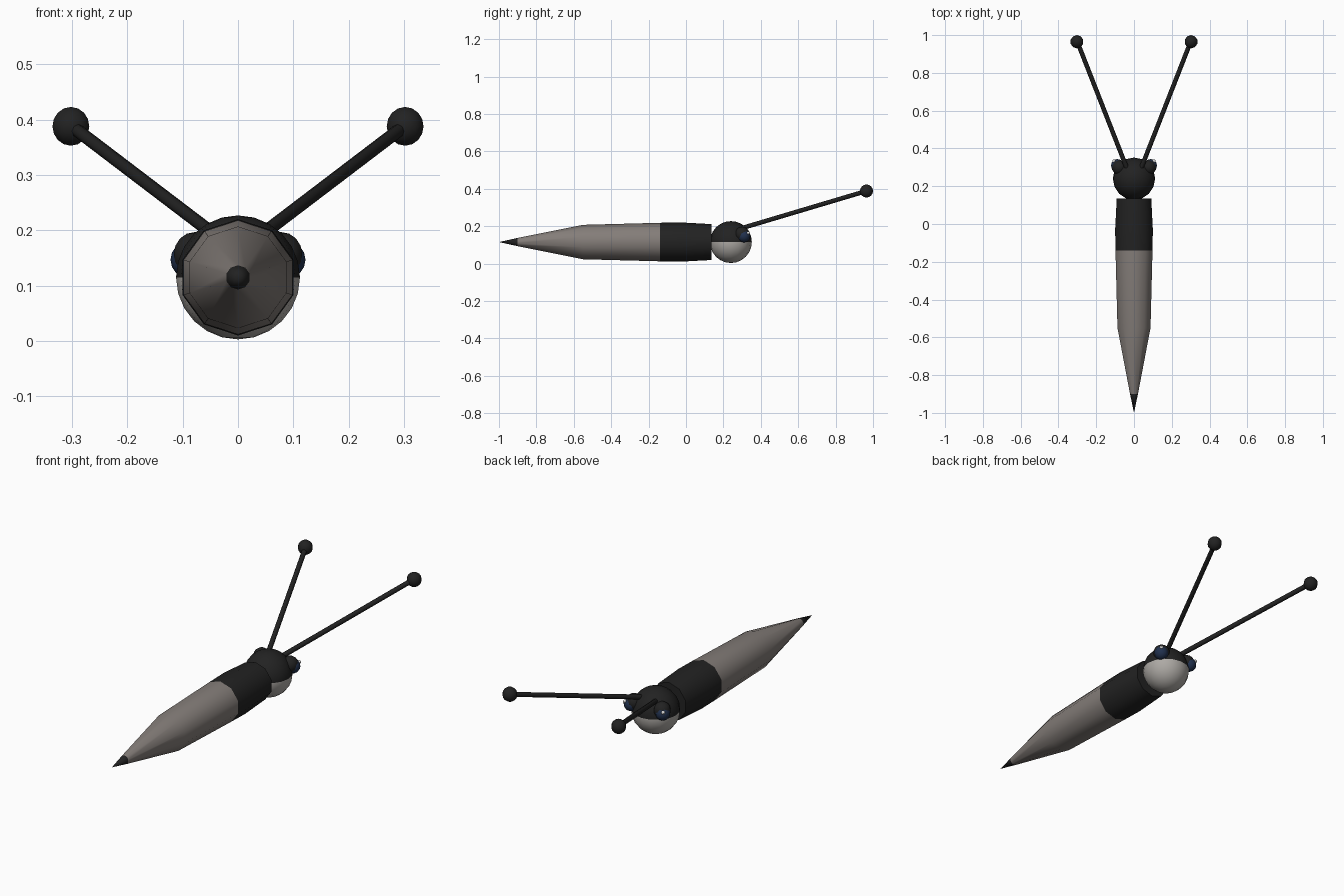
import bpy, bmesh, math
from mathutils import Vector

cube = bpy.data.objects.get("Cube")
if cube:
    bpy.data.objects.remove(cube, do_unlink=True)


def material(name, r, g, b):
    m = bpy.data.materials.new(name)
    m.use_nodes = True
    m.diffuse_color = (r, g, b, 1)
    m.node_tree.nodes["Principled BSDF"].inputs["Base Color"].default_value = (r, g, b, 1)
    return m


black = material("soft black", 0.016, 0.016, 0.016)
grey = material("warm grey", 0.23, 0.205, 0.19)
pale = material("pale grey", 0.42, 0.40, 0.375)
navy = material("navy blue", 0.015, 0.03, 0.075)
white = material("white", 0.8, 0.8, 0.8)


def finish(name, bm, mats, angle=40):
    bmesh.ops.recalc_face_normals(bm, faces=bm.faces)
    mesh = bpy.data.meshes.new(name)
    bm.to_mesh(mesh)
    bm.free()
    for m in mats:
        mesh.materials.append(m)
    ob = bpy.data.objects.new(name, mesh)
    bpy.context.collection.objects.link(ob)
    bpy.ops.object.select_all(action="DESELECT")
    ob.select_set(True)
    bpy.context.view_layer.objects.active = ob
    bpy.ops.object.shade_smooth_by_angle(angle=math.radians(angle))
    return ob


def ball(name, centre, radius, mats, segments=10, rings=8):
    bm = bmesh.new()
    bmesh.ops.create_uvsphere(bm, u_segments=segments, v_segments=rings, radius=radius)
    if len(mats) > 1:  # second colour on the lower half
        for f in bm.faces:
            f.material_index = int(f.calc_center_median().z < 0)
    ob = finish(name, bm, mats)
    ob.location = centre
    return ob


def rod(name, a, b, radius, mat):
    a, b = Vector(a), Vector(b)
    bm = bmesh.new()
    bmesh.ops.create_cone(bm, cap_ends=True, segments=8, radius1=radius,
                          radius2=radius, depth=(b - a).length)
    ob = finish(name, bm, [mat], 50)
    ob.location = (a + b) / 2
    ob.rotation_euler = (b - a).to_track_quat("Z", "Y").to_euler()
    return ob


# Tapered ten-sided body: (y, radius), dark at the tip and at the thorax
AXIS, SIDES = 0.115, 10
profile = [(-0.9, 0.022), (-0.55, 0.092), (-0.14, 0.103), (-0.03, 0.105), (0.135, 0.096)]
bm = bmesh.new()
tip = bm.verts.new((0, -1, AXIS))
loops = []
for y, r in profile:
    angles = [math.pi / 2 + i * math.tau / SIDES for i in range(SIDES)]
    loops.append([bm.verts.new((r * math.cos(a), y, AXIS + r * math.sin(a))) for a in angles])
for i in range(SIDES):
    j = (i + 1) % SIDES
    bm.faces.new((tip, loops[0][i], loops[0][j]))
    for p, q in zip(loops, loops[1:]):
        bm.faces.new((p[i], p[j], q[j], q[i]))
bm.faces.new(loops[-1])
for f in bm.faces:
    y = f.calc_center_median().y
    f.material_index = int(y < -0.9 or y > -0.14)
finish("body", bm, [grey, black])

# Head with a pale underside
ball("head", (0, 0.24, AXIS), 0.112, [black, pale], 16, 12)

# Eyes and antennae on both sides
for side, s in (("left", 1), ("right", -1)):
    ball(side + "_eye_socket", (s * 0.078, 0.3, 0.157), 0.04, [black])
    ball(side + "_eye", (s * 0.088, 0.31, 0.147), 0.034, [navy], 12, 8)
    ball(side + "_eye_highlight", (s * 0.106, 0.333, 0.163), 0.009, [white], 8, 6)
    rod(side + "_antenna", (s * 0.02, 0.25, 0.175), (s * 0.3, 0.965, 0.388), 0.012, black)
    ball(side + "_antenna_tip", (s * 0.302, 0.965, 0.388), 0.035, [black])
